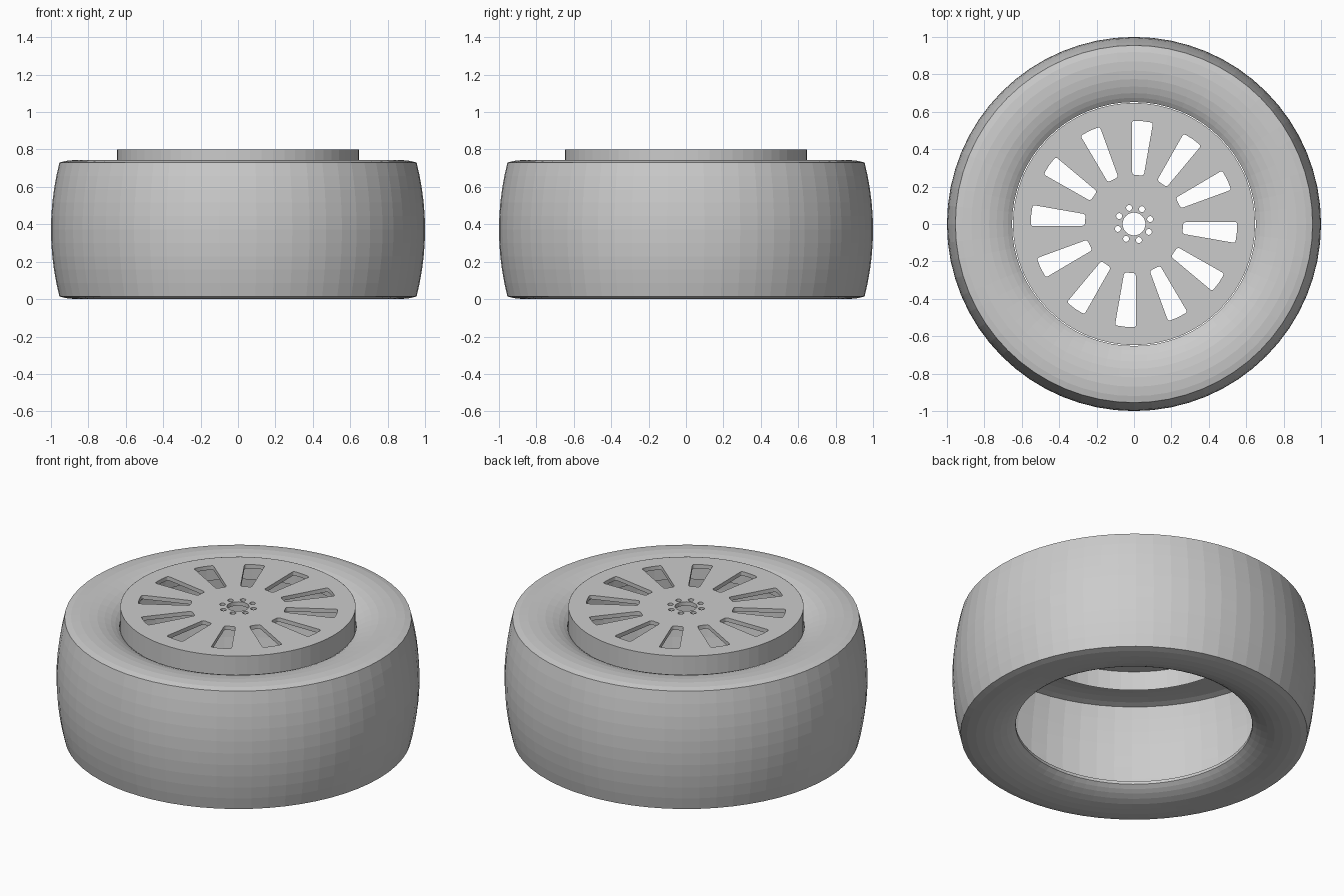
import bpy, bmesh
from math import sin, cos, pi, radians

if "Cube" in bpy.data.objects:
    bpy.data.objects.remove(bpy.data.objects["Cube"])

SEG = 64
MID = 0.372          # mid height of the tyre
RIM_R, TOP = 0.648, 0.80


def lathe(name, profile):
    """Spin an open (radius, z) profile around the z axis."""
    bm = bmesh.new()
    rings = [[bm.verts.new((r * cos(2 * pi * i / SEG), r * sin(2 * pi * i / SEG), z))
              for i in range(SEG)] for r, z in profile]
    for a, b in zip(rings, rings[1:]):
        for i in range(SEG):
            j = (i + 1) % SEG
            bm.faces.new((a[i], a[j], b[j], b[i]))
    mesh = bpy.data.meshes.new(name)
    bm.to_mesh(mesh)
    bm.free()
    obj = bpy.data.objects.new(name, mesh)
    bpy.context.collection.objects.link(obj)
    return obj


def circle(radius, n, cx=0.0, cy=0.0):
    return [(cx + radius * cos(2 * pi * i / n), cy + radius * sin(2 * pi * i / n))
            for i in range(n)]


def round_corners(pts, d):
    """Replace each corner with a short three-point curve."""
    out = []
    for i, (x, y) in enumerate(pts):
        ends = []
        for qx, qy in (pts[i - 1], pts[(i + 1) % len(pts)]):
            l = ((qx - x) ** 2 + (qy - y) ** 2) ** 0.5
            ends.append((x + (qx - x) * d / l, y + (qy - y) * d / l))
        a, b = ends
        m = (x * 0.5 + (a[0] + b[0]) * 0.25, y * 0.5 + (a[1] + b[1]) * 0.25)
        out += [a, m, b]
    return out


def rotate(pts, ang):
    return [(x * cos(ang) - y * sin(ang), x * sin(ang) + y * cos(ang)) for x, y in pts]


# Tyre: hollow shell, crowned tread and dished sidewalls with a small bead lip
side = [(0.652, 0.662), (0.652, 0.68), (0.675, 0.697), (0.70, 0.711), (0.735, 0.725),
        (0.775, 0.736), (0.82, 0.742), (0.87, 0.744), (0.92, 0.739)]
tread = []
for k in range(11):
    t = 1 - k / 5
    tread.append((1 - 0.045 * t * t, MID + 0.358 * t))
lower = [(r, 2 * MID - z) for r, z in reversed(side)]
lathe("tyre", (side + tread + lower)[::-1])

# Rim wall: thin band under the wheel face
lathe("rim_wall", [(RIM_R, 0.665), (RIM_R, TOP)])

# Wheel face: thin disc with spoke windows, lug holes and a hub hole
outlines = [circle(RIM_R - 0.0005, SEG), circle(0.061, 32)]
window = round_corners([(0.262, -0.031), (0.548, -0.057), (0.552, 0.0),
                        (0.548, 0.057), (0.262, 0.031)], 0.012)
for i in range(12):
    outlines.append(rotate(window, radians(-4.7 + 30 * i)))
for i in range(8):
    a = radians(17 + 45 * i)
    outlines.append(circle(0.016, 16, 0.09 * cos(a), 0.09 * sin(a)))

HALF = 0.012
curve = bpy.data.curves.new("wheel_face", 'CURVE')
curve.dimensions = '2D'
curve.fill_mode = 'BOTH'
curve.extrude = HALF
for pts in outlines:
    s = curve.splines.new('POLY')
    s.points.add(len(pts) - 1)
    for p, (x, y) in zip(s.points, pts):
        p.co = (x, y, 0, 1)
    s.use_cyclic_u = True
face = bpy.data.objects.new("wheel_face", curve)
face.location.z = TOP - HALF
bpy.context.collection.objects.link(face)
bpy.context.view_layer.objects.active = face
face.select_set(True)
bpy.ops.object.convert(target='MESH')
